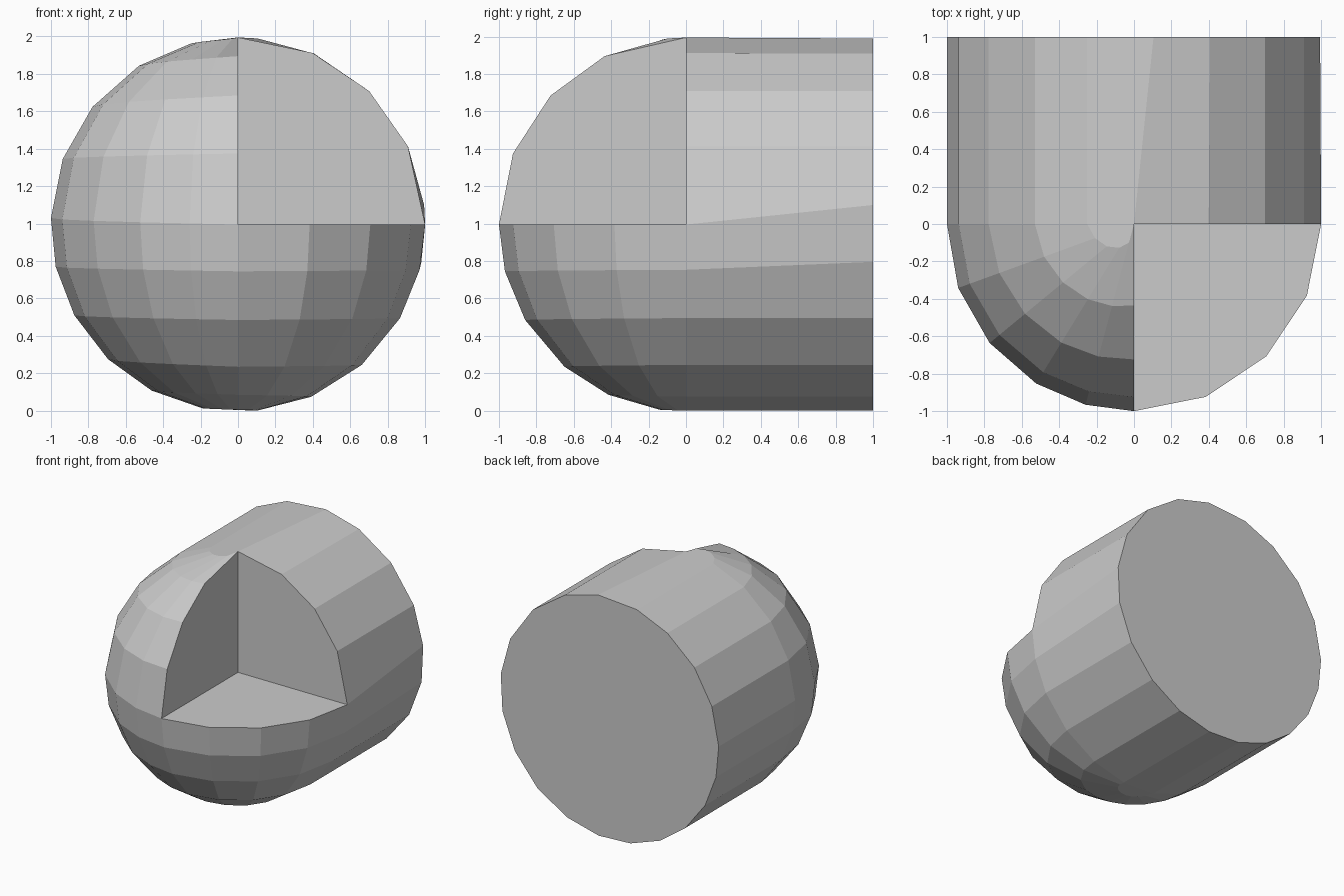
import bpy, bmesh
from math import sin, cos, sqrt, radians

if "Cube" in bpy.data.objects:
    bpy.data.objects.remove(bpy.data.objects["Cube"])

bm = bmesh.new()


def face(pts):
    bm.faces.new([bm.verts.new(p) for p in pts])


def rim(angles, y):
    return [(cos(radians(a)), y, 1 + sin(radians(a))) for a in angles]


def bridge(a, b):
    for i in range(len(a) - 1):
        face([a[i], a[i + 1], b[i + 1], b[i]])


# Barrel: rim at the middle and at the back, clockwise from the top
shared = [-30, -48.6, -67, -84.3, -101, -117.5, -134, -151, -167, -182,
          -200.5, -219, -238, -255.5]
mid = rim([90, 66.5, 45.5, 24.7, 0, -14] + shared, 0)
back = rim([84, 66, 45.5, 24.7, 6, -11.5] + shared, 1)
bridge(mid + mid[:1], back + back[:1])
face(back)

# Dome: horizontal rings running from the left rim over the front
LEFT = [180, 200, 219.5, 238.5, 255, 270]
RIGHT = [270, 292.5, 315, 337.5, 360]


def arc(phis, z0, z1):
    pts = []
    for p in phis:
        t = (p - phis[0]) / (phis[-1] - phis[0])
        z = z0 + (z1 - z0) * t
        r = sqrt(max(0, 1 - (z - 1) ** 2))
        pts.append((r * cos(radians(p)), r * sin(radians(p)), z))
    return pts


# Lower half of the dome
front_z = [1, .75, .49, .24, .09, .01]
lower = []
for k, zf in enumerate(front_z):
    left, right = mid[15 - k], mid[4 + k]
    lower.append(arc(LEFT, left[2], zf) + arc(RIGHT, zf, right[2])[1:])
for a, b in zip(lower, lower[1:]):
    bridge(a, b)
face(lower[-1])

# Upper left quarter of the dome
upper = [arc(LEFT, mid[15 + k][2], z)
         for k, z in enumerate([1, 1.38, 1.69, 1.90, 2.0])]
for a, b in zip(upper, upper[1:]):
    bridge(a, b)
face(upper[-1])

# Flat walls of the missing octant
centre = (0, 0, 1)
face([centre] + [u[-1] for u in upper])
face([centre] + mid[:5])
face([centre] + lower[0][5:])

# Weld and clean up
bmesh.ops.remove_doubles(bm, verts=bm.verts, dist=0.002)
bmesh.ops.dissolve_degenerate(bm, edges=bm.edges, dist=0.0005)
bmesh.ops.recalc_face_normals(bm, faces=bm.faces)
low = min(v.co.z for v in bm.verts)
bmesh.ops.translate(bm, verts=bm.verts, vec=(0, 0, -low))

mesh = bpy.data.meshes.new("notched_capsule")
bm.to_mesh(mesh)
bm.free()
obj = bpy.data.objects.new("notched_capsule", mesh)
bpy.context.collection.objects.link(obj)
